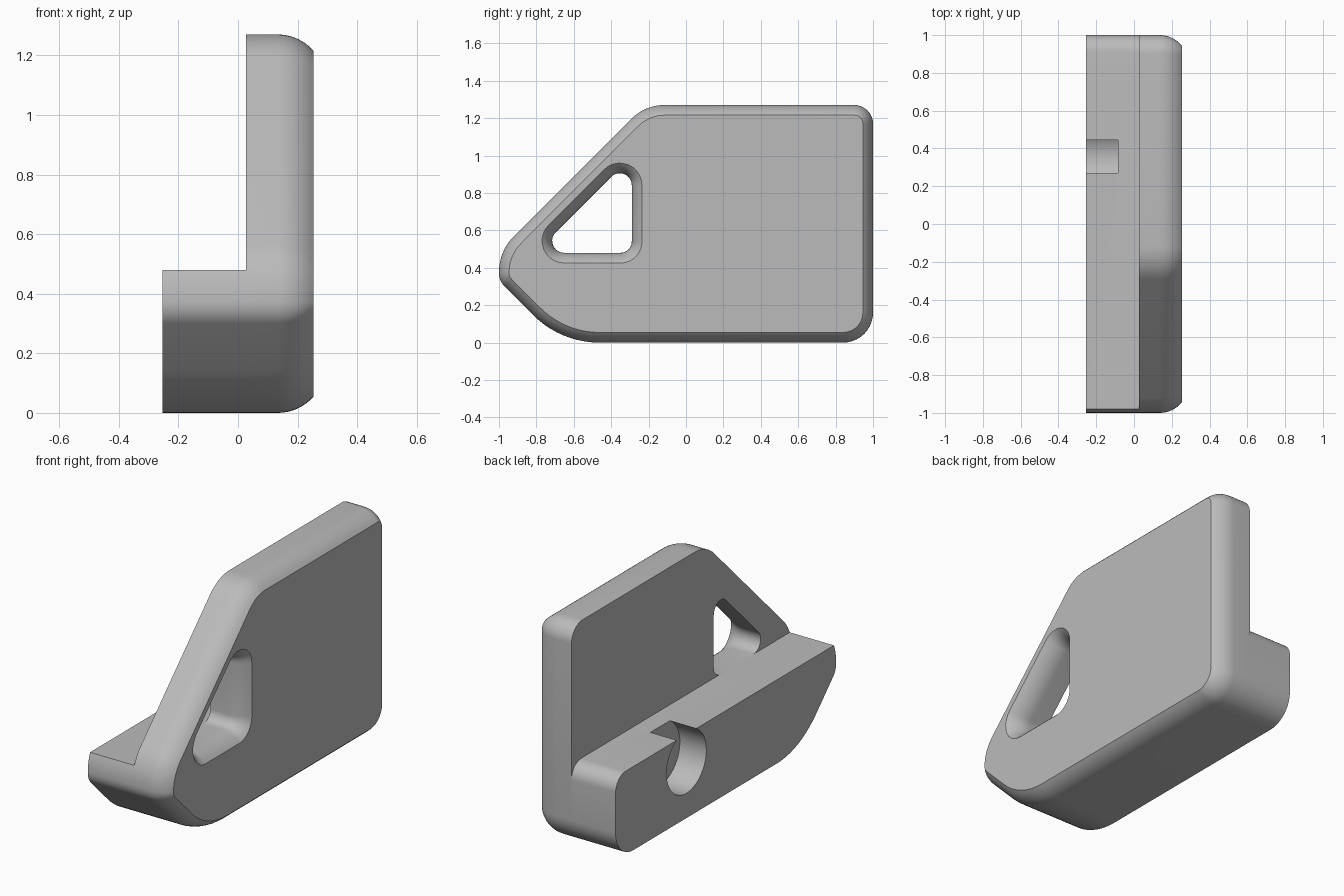
import bpy, bmesh, math
from mathutils import Vector

cube = bpy.data.objects.get("Cube")
if cube:
    bpy.data.objects.remove(cube)

LEFT, BACK, RIGHT = 0.253, 0.027, -0.253   # x of front plate face, plate back, ledge face
LEDGE_TOP = 0.48
FILLET, SWEEP = 0.158, math.radians(49)    # edge rounding of the plate

grey = bpy.data.materials.new("light_grey")
grey.use_nodes = True
colour = (0.5, 0.5, 0.5, 1)
grey.diffuse_color = colour
grey.node_tree.nodes["Principled BSDF"].inputs["Base Color"].default_value = colour


def rounded(corners, inset=0.0, steps=10):
    """Counter-clockwise (y, z, radius) corners -> rounded outline, inset evenly."""
    pts = [Vector(c[:2]) for c in corners]
    out = []
    for i, (y, z, r) in enumerate(corners):
        p = pts[i]
        if r == 0:
            out.append(p)
            continue
        a = (p - pts[i - 1]).normalized()
        b = (pts[(i + 1) % len(pts)] - p).normalized()
        n1, n2 = Vector((-a.y, a.x)), Vector((-b.y, b.x))
        centre = p + (n1 + n2) / (1 + n1.dot(n2)) * r
        out += [centre - (r - inset) * n1.slerp(n2, k / steps) for k in range(steps + 1)]
    return out


def loft(bm, sections):
    """Skin (x, outline) sections; return the first and last loops of edges."""
    rings = [[bm.verts.new((x, p.x, p.y)) for p in outline] for x, outline in sections]
    n = len(rings[0])
    for lo, hi in zip(rings, rings[1:]):
        for i in range(n):
            j = (i + 1) % n
            bm.faces.new((lo[i], lo[j], hi[j], hi[i]))
    return [[bm.edges.get((ring[i - 1], ring[i])) for i in range(n)]
            for ring in (rings[0], rings[-1])]


def finish(name, bm, caps):
    for edges in caps:
        bmesh.ops.triangle_fill(bm, edges=edges, use_beauty=True)
    bmesh.ops.recalc_face_normals(bm, faces=bm.faces)
    mesh = bpy.data.meshes.new(name)
    bm.to_mesh(mesh)
    bm.free()
    mesh.materials.append(grey)
    obj = bpy.data.objects.new(name, mesh)
    bpy.context.collection.objects.link(obj)
    return obj


def activate(obj):
    bpy.ops.object.select_all(action='DESELECT')
    obj.select_set(True)
    bpy.context.view_layer.objects.active = obj


# Outlines seen from the side
plate_corners = [(-1, 0.489, 0.27), (-1, 0.33, 0.1), (-0.67, 0, 0.5),
                 (1, 0, 0.16), (1, 1.27, 0.1), (-0.219, 1.27, 0.25)]
hole_corners = [(-0.806, LEDGE_TOP, 0.064), (-0.29, LEDGE_TOP, 0.06), (-0.29, 0.996, 0.064)]

# Plate with a triangular window, both with rounded rims on the outer face
start = LEFT - FILLET * math.sin(SWEEP)
rim = [(BACK, 0.0)]
for k in range(9):
    t = SWEEP * k / 8
    rim.append((start + FILLET * math.sin(t), FILLET * (1 - math.cos(t))))
bm = bmesh.new()
outer = loft(bm, [(x, rounded(plate_corners, d)) for x, d in rim])
hole = loft(bm, [(x, rounded(hole_corners, -d)) for x, d in rim])
plate = finish("plate", bm, [o + h for o, h in zip(outer, hole)])

# Ledge: lower part of the same outline with a rounded rear top corner
low = [(p.x, p.y, 0) for p in rounded(plate_corners) if p.y < LEDGE_TOP]
ledge_outline = rounded(low + [(1, LEDGE_TOP, 0.09), (-0.98, LEDGE_TOP, 0)])
bm = bmesh.new()
ledge = finish("ledge", bm, loft(bm, [(RIGHT, ledge_outline), (BACK, ledge_outline)]))

# Round pocket, open at the top of the ledge
bpy.ops.mesh.primitive_cylinder_add(vertices=64, radius=0.18, depth=0.3,
                                    location=(-0.085 - 0.15, 0.357, 0.323),
                                    rotation=(0, math.pi / 2, 0))
cutter = bpy.context.object
cutter.name = "pocket_cutter"
cutter.hide_render = True
cutter.data.materials.append(grey)
cut = ledge.modifiers.new("pocket", 'BOOLEAN')
cut.operation, cut.solver, cut.object = 'DIFFERENCE', 'EXACT', cutter
activate(ledge)
bpy.ops.object.modifier_apply(modifier=cut.name)
bpy.data.objects.remove(cutter)

for obj in (plate, ledge):
    activate(obj)
    bpy.ops.object.shade_smooth_by_angle(angle=math.radians(30))
